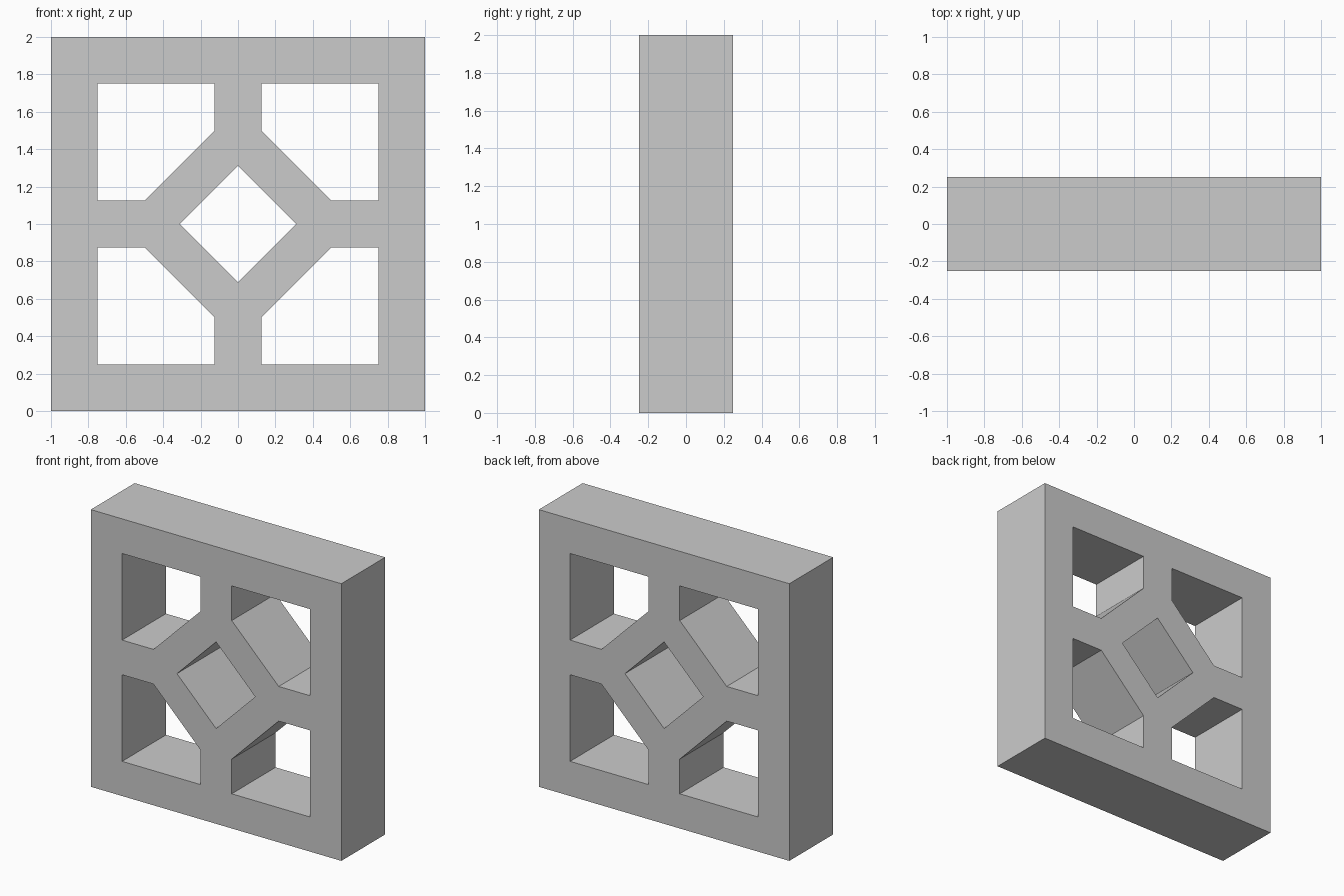
import bpy
import bmesh
from math import radians

if "Cube" in bpy.data.objects:
    bpy.data.objects.remove(bpy.data.objects["Cube"])

HALF_DEPTH = 0.25

# Flat profile, filled with holes and extruded to the panel depth
curve = bpy.data.curves.new("lattice_block", 'CURVE')
curve.dimensions = '2D'
curve.fill_mode = 'BOTH'
curve.extrude = HALF_DEPTH


def add_loop(points):
    spline = curve.splines.new('POLY')
    spline.points.add(len(points) - 1)
    for p, (x, z) in zip(spline.points, points):
        p.co = (x, z, 0, 1)
    spline.use_cyclic_u = True
    spline.use_smooth = False


# Outer square frame and central diamond opening
add_loop([(-1, -1), (1, -1), (1, 1), (-1, 1)])
d = 0.3125
add_loop([(0, -d), (d, 0), (0, d), (-d, 0)])

# Corner openings with one clipped corner, mirrored to four quadrants
corner = [(0.125, 0.5), (0.5, 0.125), (0.75, 0.125), (0.75, 0.75), (0.125, 0.75)]
for sx in (-1, 1):
    for sz in (-1, 1):
        add_loop([(sx * x, sz * z) for x, z in corner])

block = bpy.data.objects.new("lattice_block", curve)
bpy.context.collection.objects.link(block)
block.rotation_euler.x = radians(90)
block.location.z = 1

# Convert to a clean, welded, flat-shaded mesh
bpy.context.view_layer.objects.active = block
block.select_set(True)
bpy.ops.object.convert(target='MESH')
bpy.ops.object.transform_apply(location=True, rotation=True, scale=True)
bm = bmesh.new()
bm.from_mesh(block.data)
bmesh.ops.remove_doubles(bm, verts=bm.verts, dist=0.0001)
bmesh.ops.recalc_face_normals(bm, faces=bm.faces)
for f in bm.faces:
    f.smooth = False
bm.to_mesh(block.data)
bm.free()
